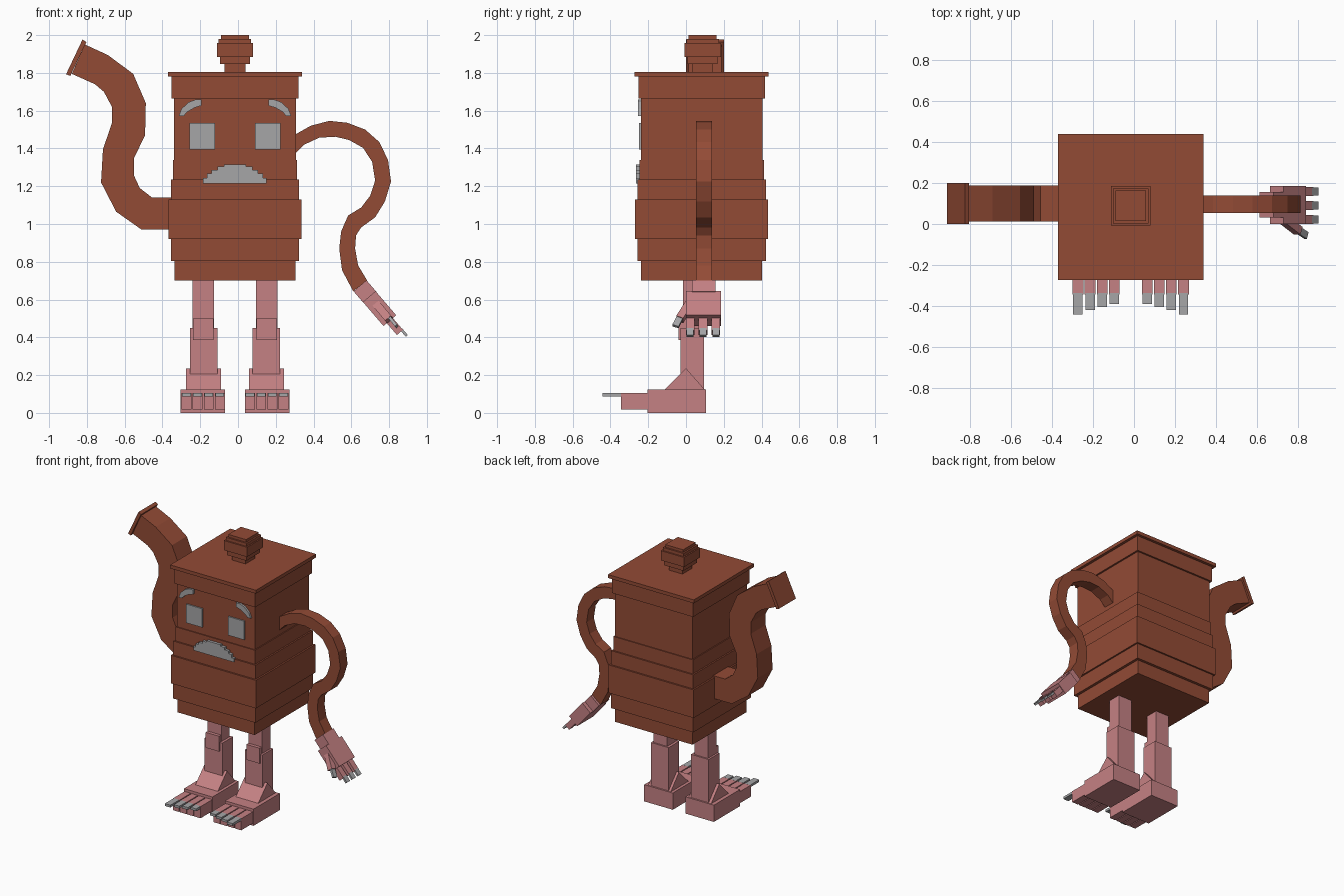
import bpy
import bmesh
from mathutils import Vector, Matrix


def material(name, rgb):
    m = bpy.data.materials.new(name)
    m.diffuse_color = (*rgb, 1)
    return m


BROWN = material("terracotta brown", (0.29, 0.07, 0.036))
PINK = material("skin pink", (0.56, 0.22, 0.23))
GREY = material("grey", (0.38, 0.38, 0.39))
CX, CY = -0.016, 0.083          # body axis


def finish(name, bm, mat):
    bmesh.ops.recalc_face_normals(bm, faces=bm.faces)
    me = bpy.data.meshes.new(name)
    bm.to_mesh(me)
    bm.free()
    me.materials.append(mat)
    ob = bpy.data.objects.new(name, me)
    bpy.context.collection.objects.link(ob)
    return ob


def add_box(bm, x0, x1, y0, y1, z0, z1):
    c = Vector(((x0 + x1) / 2, (y0 + y1) / 2, (z0 + z1) / 2))
    m = Matrix.Translation(c) @ Matrix.Diagonal((x1 - x0, y1 - y0, z1 - z0, 1))
    bmesh.ops.create_cube(bm, size=1, matrix=m)


def box(name, mat, *dims):
    bm = bmesh.new()
    add_box(bm, *dims)
    return finish(name, bm, mat)


def stack(name, layers, mat, cy=CY):
    """Square slabs (half width, z0, z1) piled on the body axis."""
    bm = bmesh.new()
    for h, z0, z1 in layers:
        add_box(bm, CX - h, CX + h, cy - h, cy + h, z0, z1)
    return finish(name, bm, mat)


def ribbon(name, pairs, y0, y1, mat):
    """Bent square tube through pairs of (inner x, z, outer x, z)."""
    bm = bmesh.new()
    rings = [[bm.verts.new(p) for p in ((a, y0, b), (c, y0, d), (c, y1, d), (a, y1, b))]
             for a, b, c, d in pairs]
    for r, s in zip(rings, rings[1:]):
        for i in range(4):
            j = (i + 1) % 4
            bm.faces.new((r[i], r[j], s[j], s[i]))
    bm.faces.new(rings[0])
    bm.faces.new(rings[-1])
    return finish(name, bm, mat)


def rod(name, a, b, width, thick, mat):
    """Box running from a to b; width lies near y, thick across it."""
    a, b = Vector(a), Vector(b)
    d = (b - a).normalized()
    n = d.cross(Vector((0, 1, 0))).normalized()
    w = n.cross(d)
    rot = Matrix((w, n, d)).transposed().to_4x4()
    m = (Matrix.Translation((a + b) / 2) @ rot
         @ Matrix.Diagonal((width, thick, (b - a).length, 1)))
    bm = bmesh.new()
    bmesh.ops.create_cube(bm, size=1, matrix=m)
    return finish(name, bm, mat)


def prism(name, pts, axis, a, b, mat):
    """Polygon extruded along x (points y, z) or along y (points x, z)."""
    bm = bmesh.new()
    put = (lambda p, t: (t, *p)) if axis == "x" else (lambda p, t: (p[0], t, p[1]))
    lo = [bm.verts.new(put(p, a)) for p in pts]
    hi = [bm.verts.new(put(p, b)) for p in pts]
    bm.faces.new(lo)
    bm.faces.new(hi)
    for i in range(len(pts)):
        j = (i + 1) % len(pts)
        bm.faces.new((lo[i], lo[j], hi[j], hi[i]))
    return finish(name, bm, mat)


# Body and lid
stack("body", [(0.32, 0.70, 0.805), (0.34, 0.805, 0.92), (0.352, 0.92, 1.13),
               (0.34, 1.13, 1.235), (0.329, 1.235, 1.34), (0.322, 1.34, 1.665)], BROWN)
stack("lid", [(0.335, 1.665, 1.78), (0.355, 1.78, 1.806)], BROWN)
stack("lid_knob", [(0.055, 1.80, 1.846), (0.08, 1.846, 1.885), (0.096, 1.885, 1.957),
                   (0.086, 1.957, 1.98), (0.074, 1.98, 2.0)], BROWN, 0.088)

# Spout with its rim
ribbon("spout", [(-0.30, 1.14, -0.30, 0.97), (-0.455, 1.14, -0.51, 0.97),
                 (-0.52, 1.19, -0.645, 1.065), (-0.55, 1.255, -0.725, 1.22),
                 (-0.55, 1.35, -0.715, 1.395), (-0.492, 1.47, -0.667, 1.535),
                 (-0.488, 1.64, -0.667, 1.62), (-0.555, 1.795, -0.71, 1.70),
                 (-0.69, 1.895, -0.757, 1.74), (-0.81, 1.95, -0.88, 1.795)],
       0.012, 0.187, BROWN)
ribbon("spout_rim", [(-0.803, 1.963, -0.888, 1.784), (-0.823, 1.977, -0.91, 1.793)],
       0.0, 0.2, BROWN)

# Curved handle that serves as the other arm
ribbon("handle_arm", [(0.26, 1.34, 0.26, 1.45), (0.305, 1.375, 0.305, 1.475),
                      (0.35, 1.42, 0.385, 1.52), (0.43, 1.457, 0.483, 1.546),
                      (0.515, 1.462, 0.578, 1.536), (0.588, 1.445, 0.673, 1.50),
                      (0.662, 1.403, 0.747, 1.435), (0.71, 1.33, 0.794, 1.34),
                      (0.726, 1.23, 0.81, 1.225), (0.70, 1.15, 0.778, 1.12),
                      (0.652, 1.087, 0.726, 1.035), (0.583, 1.045, 0.652, 0.982),
                      (0.546, 0.96, 0.625, 0.94), (0.536, 0.87, 0.62, 0.87),
                      (0.551, 0.755, 0.636, 0.78), (0.61, 0.644, 0.683, 0.702)],
       0.053, 0.138, BROWN)

# Hand: wrist, palm, three fingers and a thumb, all with nails
D = Vector((0.65, 0, -0.76))
P = Vector((0.646, 0.093, 0.673))
rod("wrist", P, P + D * 0.08, 0.125, 0.09, PINK)
rod("palm", P + D * 0.075, P + D * 0.243, 0.186, 0.088, PINK)
for i, y in enumerate((0.022, 0.09, 0.158)):
    tip = P + D * 0.24
    tip.y = y
    rod(f"finger_{i}", tip, tip + D * 0.085, 0.045, 0.042, PINK)
    nail = tip + Vector((0.012, 0, 0.01))
    rod(f"fingernail_{i}", nail + D * 0.075, nail + D * 0.123, 0.038, 0.014, GREY)
rod("thumb", (0.725, 0.025, 0.585), (0.80, -0.033, 0.495), 0.04, 0.042, PINK)
rod("thumbnail", (0.80, -0.03, 0.508), (0.84, -0.056, 0.458), 0.035, 0.016, GREY)

# Legs and feet, mirrored about the body axis
for side, s in (("left", -1), ("right", 1)):
    def leg_box(name, mat, cx, hw, *dims):
        c = CX + s * cx
        return box(f"{side}_{name}", mat, c - hw, c + hw, *dims)

    leg_box("upper_leg", PINK, 0.168, 0.056, -0.015, 0.085, 0.42, 0.71)
    leg_box("knee", PINK, 0.168, 0.055, -0.04, 0.03, 0.385, 0.50)
    leg_box("lower_leg", PINK, 0.166, 0.073, -0.03, 0.096, 0.12, 0.45)
    c = CX + s * 0.167
    prism(f"{side}_ankle", [(-0.115, 0.12), (0.102, 0.12), (0.0, 0.236)], "x",
          c - 0.093, c + 0.093, PINK)
    leg_box("foot", PINK, 0.17, 0.118, -0.205, 0.105, 0.0, 0.125)
    for i in range(4):
        x = 0.257 - i * 0.059
        leg_box(f"toe_{i}", PINK, x, 0.026, -0.343, -0.20, 0.018, 0.105)
        leg_box(f"toenail_{i}", GREY, x, 0.023,
                (-0.442, -0.42, -0.405, -0.39)[i], -0.335, 0.088, 0.1055)

    # Eye and eyebrow
    leg_box("eye", GREY, 0.174, 0.067, -0.249, -0.235, 1.395, 1.535)
    brow = [(0.178, 1.658), (0.178, 1.627), (0.215, 1.615), (0.25, 1.595), (0.272, 1.572),
            (0.298, 1.572), (0.283, 1.61), (0.245, 1.645), (0.21, 1.658)]
    prism(f"{side}_eyebrow", [(CX + s * x, z) for x, z in brow], "y", -0.254, -0.235, GREY)

# Stepped frowning mouth
steps = [(0.168, 1.215), (0.168, 1.243), (0.148, 1.243), (0.148, 1.268), (0.123, 1.268),
         (0.123, 1.287), (0.092, 1.287), (0.092, 1.305), (0.058, 1.305), (0.058, 1.316)]
outline = [(CX + x, z) for x, z in steps] + [(CX - x, z) for x, z in reversed(steps)]
prism("mouth", outline, "y", -0.266, -0.235, GREY)
